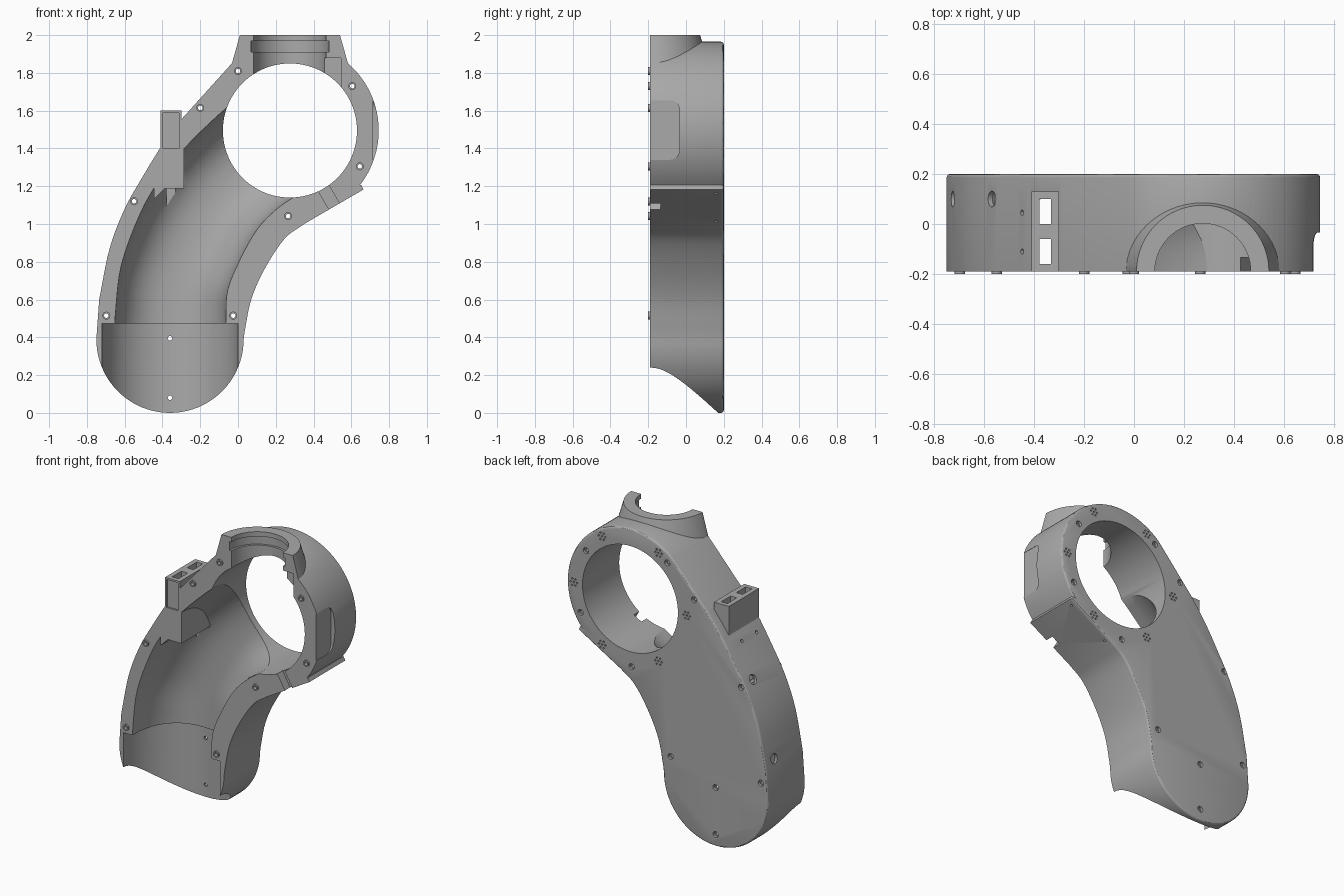
import bpy, bmesh
from math import sin, cos, pi, radians, copysign
from mathutils import Vector, Matrix

if "Cube" in bpy.data.objects:
    bpy.data.objects.remove(bpy.data.objects["Cube"])

grey = bpy.data.materials.new("plain grey")
grey.use_nodes = True
GREY = (0.4, 0.4, 0.4, 1)
grey.diffuse_color = GREY
grey.node_tree.nodes["Principled BSDF"].inputs["Base Color"].default_value = GREY

FRONT, BACK = -0.19, 0.2
CX, CZ, OUTER, HOLE = 0.275, 1.495, 0.47, 0.355


def finish(name, bm):
    bmesh.ops.recalc_face_normals(bm, faces=bm.faces)
    mesh = bpy.data.meshes.new(name)
    bm.to_mesh(mesh)
    bm.free()
    ob = bpy.data.objects.new(name, mesh)
    bpy.context.collection.objects.link(ob)
    mesh.materials.append(grey)
    return ob


def rods(name, items, segs=16):
    """Cylinders or cones: (start, end, start radius, end radius)."""
    bm = bmesh.new()
    for a, b, r1, r2 in items:
        a, b = Vector(a), Vector(b)
        m = (Matrix.Translation((a + b) / 2)
             @ Vector((0, 0, 1)).rotation_difference(b - a).to_matrix().to_4x4())
        bmesh.ops.create_cone(bm, cap_ends=True, segments=segs, radius1=r1,
                              radius2=r2, depth=(b - a).length, matrix=m)
    return finish(name, bm)


def block(name, x, y, z, tilt=0):
    """Box from ranges, tilted about the y axis."""
    bm = bmesh.new()
    mid = [sum(r) / 2 for r in (x, y, z)]
    size = [r[1] - r[0] for r in (x, y, z)]
    bmesh.ops.create_cube(bm, size=1, matrix=Matrix.Translation(mid)
                          @ Matrix.Rotation(-radians(tilt), 4, 'Y') @ Matrix.Diagonal((*size, 1)))
    return finish(name, bm)


def prism(name, pts, y0, y1, round_back=0):
    bm = bmesh.new()
    face = bm.faces.new([bm.verts.new((x, y0, z)) for x, z in pts])
    out = bmesh.ops.extrude_face_region(bm, geom=[face])["geom"]
    bmesh.ops.translate(bm, verts=[v for v in out if isinstance(v, bmesh.types.BMVert)],
                        vec=(0, y1 - y0, 0))
    if round_back:
        rim = [e for e in bm.edges if all(v.co.y > y1 - 1e-4 for v in e.verts)]
        bmesh.ops.bevel(bm, geom=rim, offset=round_back, segments=3, profile=0.5,
                        affect='EDGES')
    return finish(name, bm)


def combine(target, tool, op='DIFFERENCE'):
    mod = target.modifiers.new(op, 'BOOLEAN')
    mod.operation, mod.object, mod.solver = op, tool, 'EXACT'
    bpy.context.view_layer.objects.active = target
    bpy.ops.object.modifier_apply(modifier=mod.name)
    bpy.data.objects.remove(tool)


def spline(pts, n=5):
    """Smooth curve through the points."""
    p = [Vector(q) for q in pts]
    p = [2 * p[0] - p[1]] + p + [2 * p[-1] - p[-2]]
    out = []
    for a, b, c, d in zip(p, p[1:], p[2:], p[3:]):
        for i in range(n):
            t = i / n
            out.append(0.5 * (2 * b + (c - a) * t + (2 * a - 5 * b + 4 * c - d) * t * t
                              + (3 * b - a - 3 * c + d) * t ** 3))
    return out + [p[-2]]


def arc(cx, cz, r, a0, a1, n):
    return [(cx + r * cos(radians(a0 + (a1 - a0) * i / n)),
             cz + r * sin(radians(a0 + (a1 - a0) * i / n))) for i in range(n + 1)]


# Housing: rounded foot, bent neck, ring and angled flange
outline = arc(-0.36, 0.39, 0.39, 180, 360, 40)
outline += spline([(0.035, 0.43), (0.07, 0.6), (0.14, 0.76), (0.245, 0.92), (0.35, 1.0)])
outline += [(0.665, 1.183), (0.652, 1.207)]
outline += arc(CX, CZ, OUTER, -38, 131, 48)
outline += spline([(-0.29, 1.565), (-0.4, 1.42), (-0.505, 1.25), (-0.6, 1.08),
                   (-0.68, 0.87), (-0.735, 0.6)])
housing = prism("housing", [tuple(p) for p in outline], FRONT, BACK, 0.014)

# Flared collar on top, cut level with the front
collar = rods("collar", [((CX, FRONT, 1.84), (CX, FRONT, 2.0), 0.31, 0.265)], 64)
combine(collar, block("front_trim", (-1, 1), (-1, FRONT), (1.5, 2.5)))
combine(housing, collar, 'UNION')

# Duct: lofted half-round channel between its two edges
left = spline([(-0.655, 0.4), (-0.647, 0.55), (-0.617, 0.785), (-0.52, 1.05),
               (-0.415, 1.235), (-0.28, 1.405), (-0.055, 1.62), (0.1, 1.72)], 4)
right = spline([(-0.066, 0.4), (-0.064, 0.5), (-0.055, 0.65), (0.01, 0.81),
                (0.1, 0.97), (0.2, 1.075), (0.3, 1.145), (0.4, 1.2)], 4)
bm = bmesh.new()
rings = []
for l, r in zip(left, right):
    mid, half = (l + r) / 2, (r - l) / 2
    ring = []
    for i in range(40):
        c, s = cos(2 * pi * i / 40), sin(2 * pi * i / 40)
        p = mid + half * copysign(abs(c) ** 0.85, c)
        ring.append(bm.verts.new((p.x, FRONT + 0.345 * copysign(abs(s) ** 0.85, s), p.y)))
    rings.append(ring)
for a, b in zip(rings, rings[1:]):
    for i in range(40):
        j = (i + 1) % 40
        bm.faces.new((a[i], a[j], b[j], b[i]))
bm.faces.new(rings[0])
bm.faces.new(rings[-1])
combine(housing, finish("duct_cutter", bm))

# Wider outlet in the foot
combine(housing, rods("outlet_cutter", [((-0.36, FRONT, -0.1), (-0.36, FRONT, 0.473),
                                         0.36, 0.36)], 80))

# Socket on the left edge with a small wedge below it
for name, x, y, z in (("socket", (-0.41, -0.3), (FRONT, 0.13), (1.4, 1.6)),
                      ("socket_guide", (-0.39, -0.287), (FRONT, 0.125), (1.187, 1.53))):
    combine(housing, block(name, x, y, z), 'UNION')
combine(housing, prism("wedge", [(-0.445, 1.13), (-0.385, 1.19), (-0.385, 1.27),
                                 (-0.445, 1.27)], FRONT, -0.1), 'UNION')
for y in ((-0.16, -0.06), (0.0, 0.1)):
    combine(housing, block("slot", (-0.378, -0.332), y, (1.1, 1.7)))
combine(housing, block("socket_recess", (-0.398, -0.312), (-0.3, FRONT + 0.012), (1.4, 1.588)))

# Round opening and collar bore with a retaining groove
combine(housing, rods("opening", [((CX, -0.5, CZ), (CX, 0.5, CZ), HOLE, HOLE)], 96))
combine(housing, rods("bore", [((CX, FRONT, 1.6), (CX, FRONT, 2.1), 0.192, 0.192)], 64))
combine(housing, rods("groove", [((CX, FRONT, 1.91), (CX, FRONT, 1.968), 0.207, 0.207)], 64))
combine(housing, block("notch", (0.43, 0.545), (-0.4, FRONT + 0.06), (1.66, 1.88)))

# Flat pocket on the right of the ring, rounded at its rear corners
pocket = block("pocket", (0.715, 0.9), (-0.4, -0.035), (1.34, 1.655))
bm = bmesh.new()
bm.from_mesh(pocket.data)
corners = [e for e in bm.edges if all(v.co.y > -0.1 for v in e.verts)
           and abs(e.verts[0].co.x - e.verts[1].co.x) > 0.1]
bmesh.ops.bevel(bm, geom=corners, offset=0.05, segments=6, profile=0.5, affect='EDGES')
bm.to_mesh(pocket.data)
bm.free()
combine(housing, pocket)

# Cable channel across the flange
combine(housing, block("channel", (0.453, 0.517), (-0.4, FRONT + 0.056), (1.03, 1.24), 30))

# Screw holes with raised front rims and rear counterbores
rim_screws = [(0, 1.81), (-0.2, 1.615), (-0.55, 1.12), (-0.697, 0.515), (-0.025, 0.515),
              (0.265, 1.042), (0.645, 1.305), (0.605, 1.73)]
screws = rim_screws + [(-0.36, 0.395), (-0.36, 0.08)]
combine(housing, rods("bosses", [((x, -0.15, z), (x, -0.2, z), 0.021, 0.021)
                                 for x, z in rim_screws]), 'UNION')
combine(housing, rods("screw_holes", [((x, -0.4, z), (x, 0.4, z), 0.012, 0.012)
                                      for x, z in screws]))
combine(housing, rods("counterbores", [((x, 0.182, z), (x, 0.3, z), 0.02, 0.02)
                                       for x, z in screws]))

# Six clusters of tiny vents round the opening
vents = []
for k in range(6):
    x, z = CX + 0.42 * cos(k * pi / 3), CZ + 0.42 * sin(k * pi / 3)
    spots = [(x, z)] + arc(x, z, 0.024, 0, 300, 5)
    vents += [((u, 0.14, w), (u, 0.3, w), 0.006, 0.006) for u, w in spots]
combine(housing, rods("vents", vents, 8))

# Small holes in the outer left wall and the flange
side = []
for x, y, z, nx, nz, r, depth in ((-0.567, 0.1, 1.14, -0.87, 0.5, 0.032, 0.018),
                                  (-0.727, 0.1, 0.65, -0.97, 0.23, 0.032, 0.018),
                                  (-0.447, 0.045, 1.345, -0.85, 0.53, 0.011, 0.05),
                                  (-0.447, -0.11, 1.345, -0.85, 0.53, 0.011, 0.05),
                                  (0.63, 0.16, 1.163, 0.5, -0.87, 0.007, 0.02),
                                  (0.37, 0.16, 1.012, 0.5, -0.87, 0.007, 0.02)):
    p, n = Vector((x, y, z)), Vector((nx, 0, nz))
    side.append((p - n * depth, p + n * 0.04, r, r))
combine(housing, rods("side_holes", side, 20))

# Smooth curved walls, crisp edges
bpy.ops.object.select_all(action='DESELECT')
housing.select_set(True)
bpy.context.view_layer.objects.active = housing
bpy.ops.object.shade_smooth_by_angle(angle=radians(30))
